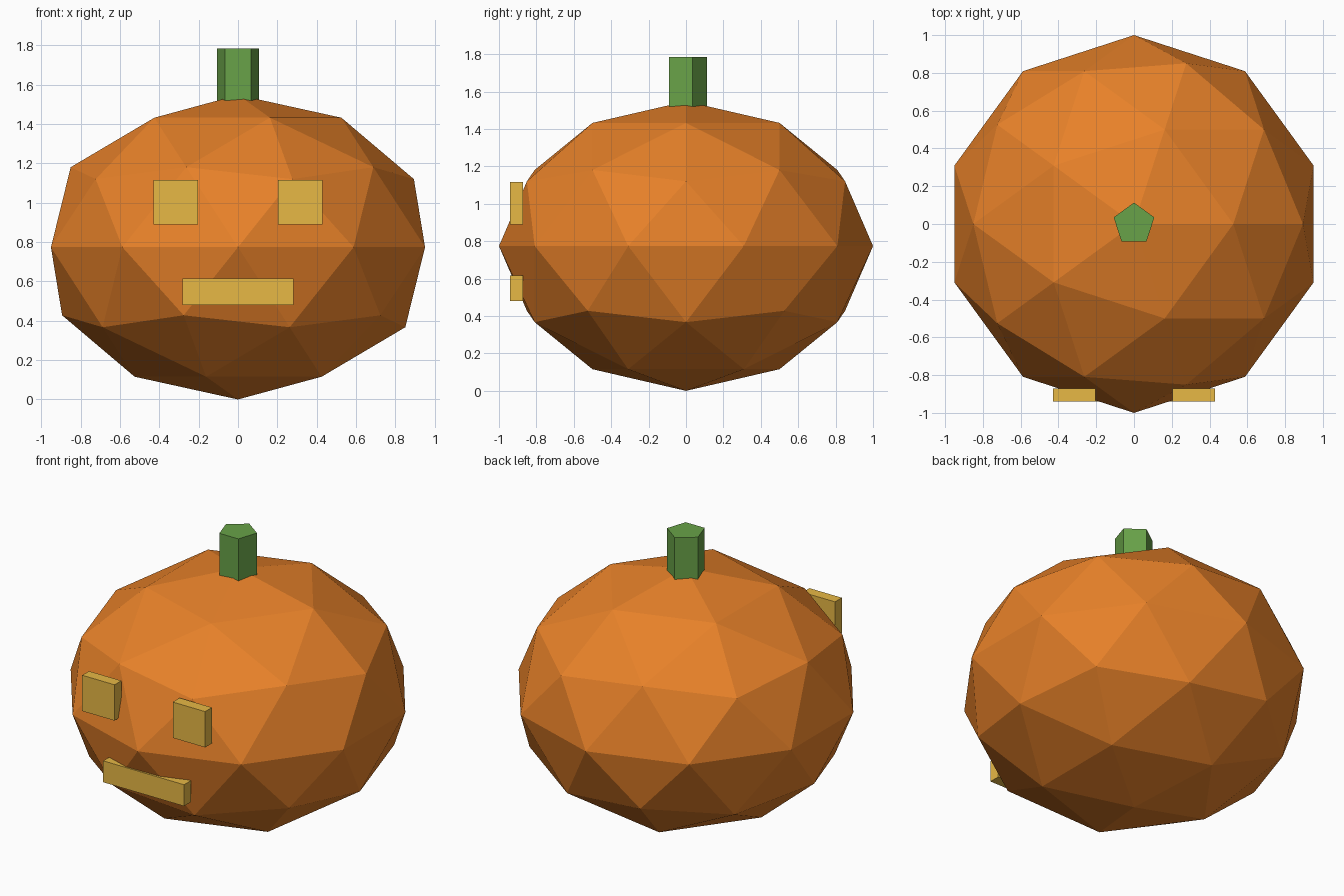
import bpy
import bmesh
from mathutils import Matrix, Vector

default = bpy.data.objects.get("Cube")
if default:
    bpy.data.objects.remove(default, do_unlink=True)

HALF_HEIGHT = 0.774   # squashed gourd, unit radius sideways


def material(name, rgb):
    mat = bpy.data.materials.new(name)
    mat.use_nodes = True
    color = (*rgb, 1)
    mat.diffuse_color = color
    mat.node_tree.nodes["Principled BSDF"].inputs["Base Color"].default_value = color
    return mat


def add_object(name, bm, mat):
    mesh = bpy.data.meshes.new(name)
    bm.to_mesh(mesh)
    bm.free()
    mesh.materials.append(mat)
    obj = bpy.data.objects.new(name, mesh)
    bpy.context.collection.objects.link(obj)
    return obj


def add_box(name, center, size, mat):
    bm = bmesh.new()
    place = Matrix.LocRotScale(Vector(center), None, Vector(size))
    bmesh.ops.create_cube(bm, size=1, matrix=place)
    return add_object(name, bm, mat)


orange = material("pumpkin orange", (0.80, 0.22, 0.022))
green = material("stem green", (0.14, 0.36, 0.065))
yellow = material("glow yellow", (0.80, 0.48, 0.06))

# Faceted, squashed body
bm = bmesh.new()
bmesh.ops.create_icosphere(bm, subdivisions=2, radius=1)
bmesh.ops.scale(bm, vec=(1, 1, HALF_HEIGHT), verts=bm.verts)
bmesh.ops.translate(bm, vec=(0, 0, HALF_HEIGHT), verts=bm.verts)
add_object("pumpkin_body", bm, orange)

# Five-sided stem sunk into the crown
bm = bmesh.new()
bmesh.ops.create_cone(bm, cap_ends=True, segments=5, radius1=0.113, radius2=0.113,
                      depth=0.338, matrix=Matrix.Translation((0, 0, 1.615)))
add_object("stem", bm, green)

# Face blocks
for side, name in ((1, "left_eye"), (-1, "right_eye")):
    add_box(name, (side * 0.316, -0.906, 1.003), (0.226, 0.068, 0.226), yellow)
add_box("mouth", (0, -0.906, 0.548), (0.564, 0.068, 0.135), yellow)
